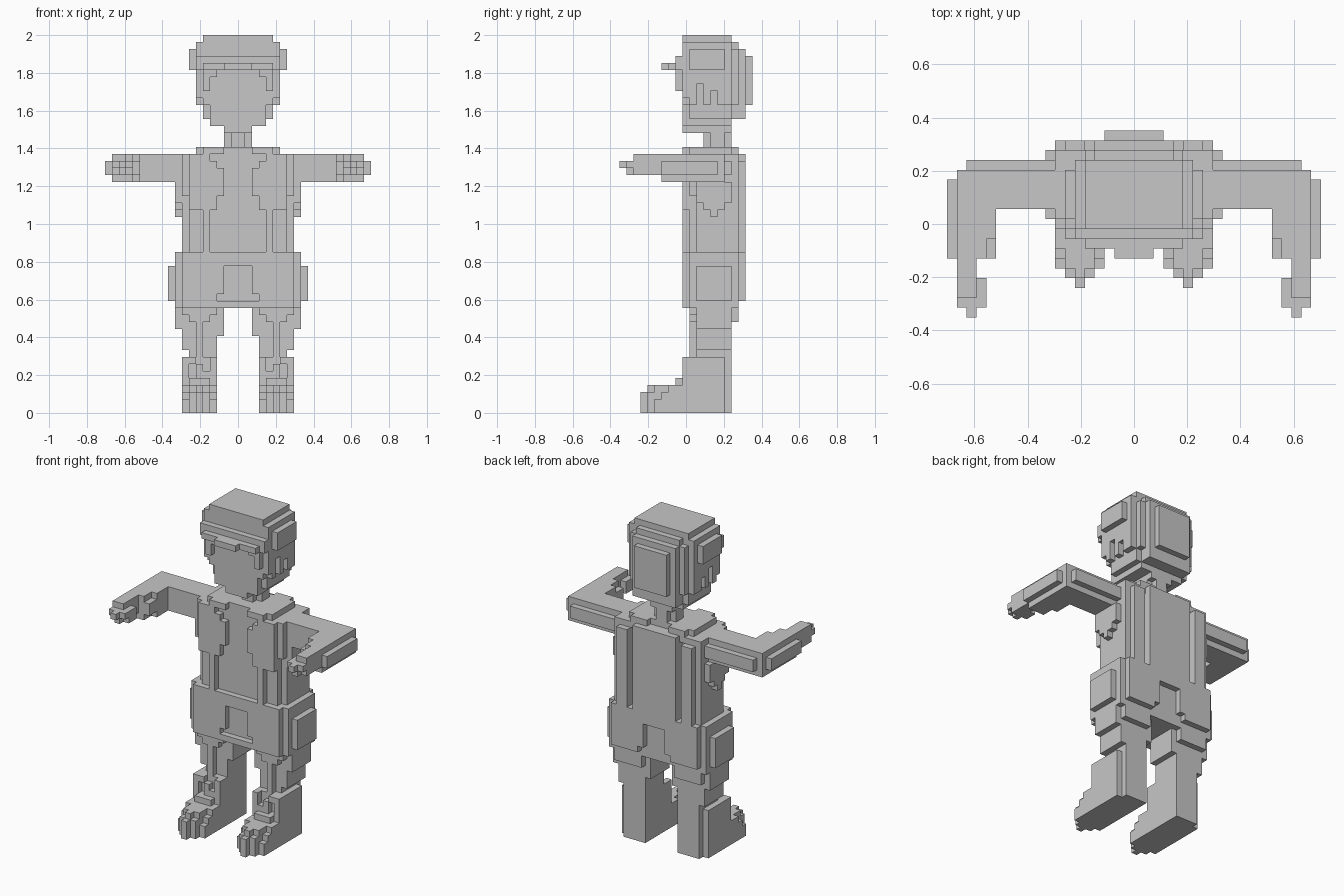
import bpy, bmesh

if "Cube" in bpy.data.objects:
    bpy.data.objects.remove(bpy.data.objects["Cube"])

V = 1 / 27          # block size: 54 blocks make the full height
DEPTH = 9.5         # half depth in blocks, y counts from the front

grey = bpy.data.materials.new("plain grey")
grey.diffuse_color = (0.57, 0.57, 0.57, 1)
grey.use_nodes = True
grey.node_tree.nodes["Principled BSDF"].inputs["Base Color"].default_value = grey.diffuse_color

DIRS = [(1, 0, 0), (-1, 0, 0), (0, 1, 0), (0, -1, 0), (0, 0, 1), (0, 0, -1)]


def fill(boxes):
    """Blocks inside boxes (x0, x1, y0, y1, z0, z1), mirrored left to right."""
    cells = set()
    for x0, x1, y0, y1, z0, z1 in boxes:
        for x in range(x0, x1):
            for y in range(y0, y1):
                for z in range(z0, z1):
                    cells |= {(x, y, z), (-1 - x, y, z)}
    return cells


def part(name, boxes, cuts=()):
    """Outer skin of a union of boxes minus cuts."""
    cells = fill(boxes) - fill(cuts)
    bm = bmesh.new()
    verts = {}

    def vert(p):
        if p not in verts:
            verts[p] = bm.verts.new((p[0] * V, (p[1] - DEPTH) * V, p[2] * V))
        return verts[p]

    for c in sorted(cells):
        for d in DIRS:
            if tuple(a + b for a, b in zip(c, d)) in cells:
                continue
            axis = [abs(i) for i in d].index(1)
            u, w = (axis + 1) % 3, (axis + 2) % 3
            loop = []
            for i, j in ((0, 0), (1, 0), (1, 1), (0, 1)):
                p = list(c)
                p[axis] += d[axis] > 0
                p[u] += i
                p[w] += j
                loop.append(vert(tuple(p)))
            bm.faces.new(loop if d[axis] > 0 else loop[::-1])
    me = bpy.data.meshes.new(name)
    bm.to_mesh(me)
    bm.free()
    me.materials.append(grey)
    ob = bpy.data.objects.new(name, me)
    bpy.context.collection.objects.link(ob)


# feet: heel block, instep steps, then five toes
toes = []
for x, front in zip(range(3, 8), (5, 4, 3, 4, 5)):
    toes += [(x, x + 1, front, 9, 0, 2 if front == 5 else 3),
             (x, x + 1, front + 1, 9, 0, 3 if front == 5 else 4)]
part("feet", toes + [
    (3, 7, 9, 16, 0, 8), (7, 8, 9, 15, 0, 8),
    (3, 8, 7, 9, 0, 4), (4, 7, 8, 9, 4, 5)],
    cuts=[(4, 5, 9, 10, 6, 8), (6, 7, 9, 10, 5, 7), (5, 6, 9, 10, 7, 8)])

# legs: ankle, shin, thigh and a front ridge
part("legs", [
    (4, 7, 11, 16, 8, 9), (4, 8, 11, 16, 9, 12), (3, 4, 11, 16, 8, 11),
    (2, 8, 11, 16, 11, 15), (8, 9, 11, 16, 12, 15),
    (3, 8, 16, 17, 13, 15),
    (5, 6, 10, 11, 8, 13), (4, 7, 10, 11, 13, 15), (3, 8, 10, 11, 14, 15)])

# shorts: hips, side bulges, recessed centre front and back
part("shorts", [
    (0, 8, 9, 18, 15, 23), (8, 9, 10, 17, 15, 23), (9, 10, 11, 16, 16, 21)],
    cuts=[(0, 2, 9, 10, 17, 21), (0, 3, 9, 10, 16, 17),
          (0, 2, 17, 18, 17, 21), (0, 3, 17, 18, 16, 17),
          (0, 9, 17, 18, 15, 16)])

# torso: core, straps, stepped chest plates, back strips and armpits
part("torso", [
    (0, 7, 10, 17, 23, 37), (7, 8, 11, 17, 23, 37),
    (4, 5, 9, 10, 23, 29), (3, 7, 9, 10, 29, 36), (2, 7, 9, 10, 31, 35),
    (7, 8, 10, 11, 31, 37), (4, 7, 9, 10, 36, 37),
    (0, 4, 17, 18, 23, 37), (5, 7, 17, 18, 23, 36),
    (8, 9, 11, 16, 30, 33), (8, 9, 12, 15, 29, 30), (8, 9, 13, 14, 28, 29),
    (0, 6, 10, 16, 37, 38), (2, 5, 9, 17, 37, 38)],
    cuts=[(4, 5, 16, 17, 23, 36)])

# arms: upper arm sideways, forearm forwards
part("arms", [
    (7, 18, 11, 15, 33, 37), (7, 17, 15, 16, 34, 36),
    (15, 18, 6, 14, 33, 37), (14, 19, 6, 14, 34, 36), (14, 15, 8, 14, 33, 37)])

# hands: wrist, palm, thumb and fingertip
part("hands", [
    (16, 18, 2, 6, 34, 37), (15, 18, 2, 4, 34, 36),
    (15, 18, 1, 2, 35, 36), (16, 17, 0, 2, 35, 36), (16, 17, 1, 2, 34, 36)])

# neck
part("neck", [(0, 1, 12, 16, 38, 41), (1, 2, 13, 15, 38, 41),
              (1, 2, 12, 16, 40, 41)])

# head: chin, jaw, face and skull
part("head", [
    (0, 2, 9, 12, 40, 41), (0, 4, 9, 16, 41, 42), (0, 4, 9, 17, 42, 44),
    (4, 5, 10, 16, 42, 44), (0, 5, 9, 17, 44, 49), (5, 6, 10, 16, 44, 49)],
    cuts=[(5, 6, 11, 12, 44, 47), (5, 6, 13, 14, 44, 46)])

# hair: temples, fringe, side tufts, rounded crown and back plates
part("hair", [
    (4, 6, 9, 11, 45, 49), (4, 5, 8, 9, 46, 49), (3, 4, 8, 9, 48, 49),
    (0, 6, 8, 17, 49, 52), (6, 7, 10, 15, 49, 52),
    (0, 6, 9, 16, 52, 53), (0, 4, 16, 17, 52, 53), (0, 5, 9, 16, 53, 54),
    (0, 5, 16, 17, 44, 52), (0, 4, 17, 18, 42, 52), (0, 3, 18, 19, 44, 51)],
    cuts=[(0, 6, 8, 9, 51, 52), (5, 6, 16, 17, 49, 52)])

# cap brim
part("brim", [(0, 5, 7, 9, 49, 50), (0, 2, 6, 9, 49, 50)])
